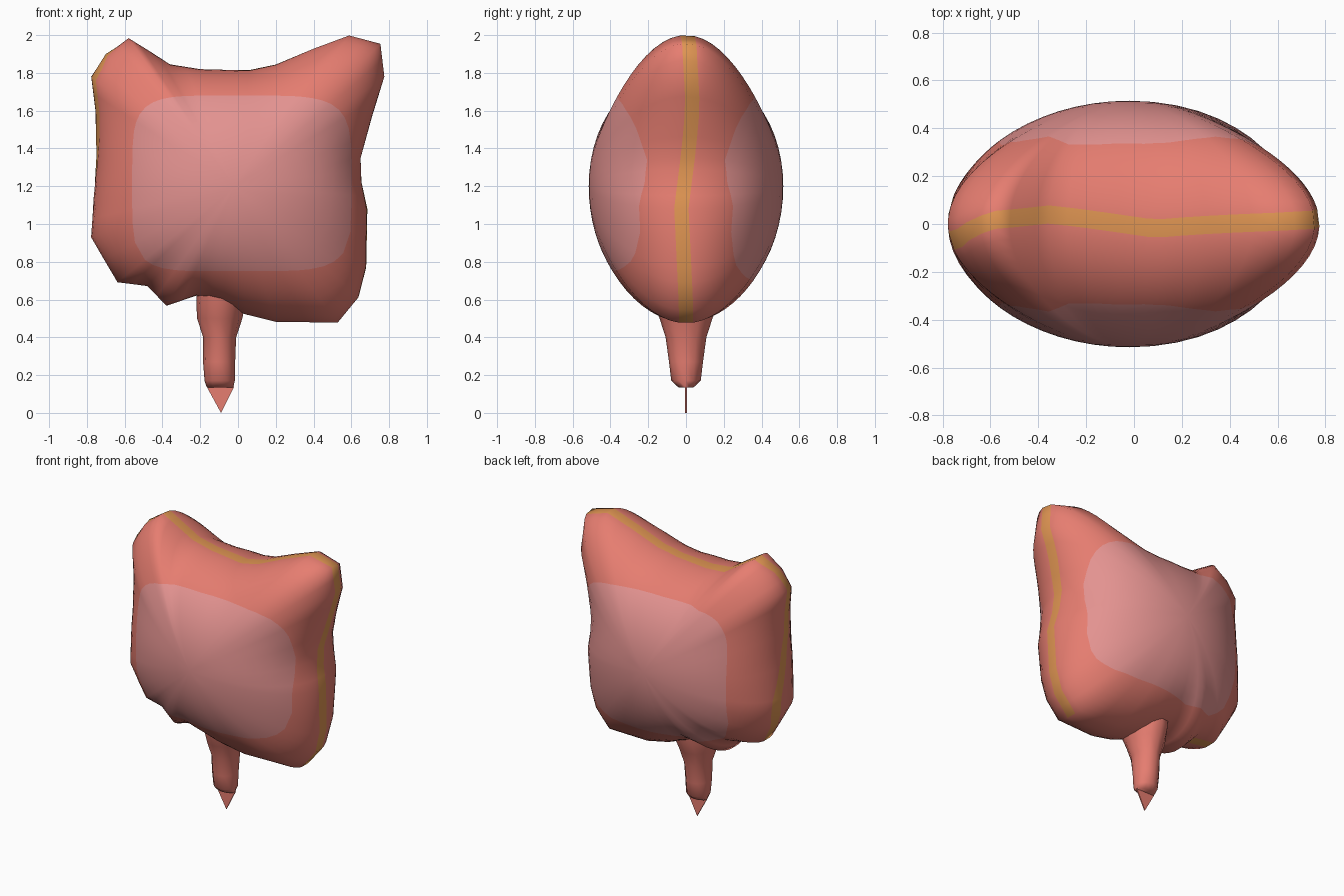
import bpy, bmesh, math

if "Cube" in bpy.data.objects:
    bpy.data.objects.remove(bpy.data.objects["Cube"])

def mat(name, c):
    m = bpy.data.materials.new(name)
    m.diffuse_color = (*c, 1)
    m.use_nodes = True
    m.node_tree.nodes["Principled BSDF"].inputs["Base Color"].default_value = m.diffuse_color
    return m

salmon = mat("salmon red", (0.79, 0.205, 0.163))
pink = mat("pale pink", (0.77, 0.29, 0.28))
gold = mat("seam gold", (0.74, 0.30, 0.085))

def finish(bm, name, mats, angle=50):
    bmesh.ops.recalc_face_normals(bm, faces=bm.faces)
    me = bpy.data.meshes.new(name)
    bm.to_mesh(me)
    bm.free()
    for m in mats:
        me.materials.append(m)
    ob = bpy.data.objects.new(name, me)
    bpy.context.collection.objects.link(ob)
    bpy.ops.object.select_all(action='DESELECT')
    ob.select_set(True)
    bpy.context.view_layer.objects.active = ob
    bpy.ops.object.shade_smooth_by_angle(angle=math.radians(angle))
    return ob

# pillow outline seen from the front, x and z
OUT = [(0.655, 1.22), (0.65, 1.35), (0.71, 1.57), (0.775, 1.78), (0.755, 1.955),
       (0.59, 2.0), (0.40, 1.93), (0.20, 1.845), (0.06, 1.815), (-0.2, 1.82),
       (-0.36, 1.845), (-0.46, 1.91), (-0.58, 1.985), (-0.70, 1.90), (-0.778, 1.78),
       (-0.755, 1.6), (-0.75, 1.35), (-0.765, 1.13), (-0.778, 0.93), (-0.64, 0.69),
       (-0.48, 0.67), (-0.38, 0.565), (-0.22, 0.62), (-0.08, 0.57), (0.04, 0.52),
       (0.20, 0.48), (0.53, 0.475), (0.64, 0.61), (0.68, 0.77), (0.685, 1.08)]
CX, CZ, D = -0.02, 1.2, 0.515

# sideways wander of the seam: angle in degrees, y
WANDER = [(-60, 0), (-45, 0), (-10, -0.025), (30, 0.035), (42, 0.02), (80, -0.02),
          (118, 0.04), (128, 0.01), (140, -0.07), (160, -0.07), (180, 0.0),
          (198, 0.09), (212, 0.0), (300, 0)]

def wander(a):
    for (a0, y0), (a1, y1) in zip(WANDER, WANDER[1:]):
        if a0 <= a <= a1:
            return y0 + (y1 - y0) * (a - a0) / (a1 - a0)
    return 0

def panel_radius(c, s, back):
    # rounded-rectangle edge of the pale panel
    w = 0.62 if c > 0 else 0.54
    h = 0.48 if s > 0 else (0.50 if back else 0.45)
    p = 5.0
    return (abs(c / w) ** p + abs(s / h) ** p) ** (-1 / p)

def swell(t, R, R0):
    # round contours in the middle, true outline at the rim
    return R0 * t + (R - R0) * t ** 3

def solve(r, R, R0):
    lo, hi = 0.0, 1.0
    for _ in range(40):
        m = (lo + hi) / 2
        if swell(m, R, R0) < r:
            lo = m
        else:
            hi = m
    return lo

N_IN, N_OUT = 8, 8
bm = bmesh.new()
cols, degs = [], []
front = bm.verts.new((CX, -D, CZ))
back = bm.verts.new((CX, D, CZ))
for i, (x0, z0) in enumerate(OUT):
    x1, z1 = OUT[(i + 1) % len(OUT)]
    for f in (0, 0.5):
        dx, dz = x0 + (x1 - x0) * f - CX, z0 + (z1 - z0) * f - CZ
        R = math.hypot(dx, dz)
        c, s = dx / R, dz / R
        R0 = 1 / math.hypot(c / 0.73, s / (0.66 if s > 0 else 0.69))
        deg = math.degrees(math.atan2(s, c))
        if deg < -60:
            deg += 360
        pf = math.acos(min(0.94, solve(panel_radius(c, s, False), R, R0)))
        pb = math.acos(min(0.94, solve(panel_radius(c, s, True), R, R0)))
        w = wander(deg)
        g0, g1 = math.asin((w - 0.038) / D), math.asin((w + 0.038) / D)
        h = math.pi / 2
        phis = [-h + (h - pf) * k / N_IN for k in range(1, N_IN + 1)]
        phis += [-pf + (g0 + pf) * k / N_OUT for k in range(1, N_OUT + 1)]
        phis += [g1 + (pb - g1) * k / N_OUT for k in range(N_OUT + 1)]
        phis += [pb + (h - pb) * k / N_IN for k in range(1, N_IN)]
        col = []
        for ph in phis:
            r = swell(math.cos(ph), R, R0)
            col.append(bm.verts.new((CX + c * r, D * math.sin(ph), CZ + s * r)))
        cols.append(col)
        degs.append(deg)

seam = N_IN + N_OUT - 1
last = len(cols[0]) - 1
for i, a in enumerate(cols):
    b = cols[(i + 1) % len(cols)]
    bm.faces.new((front, a[0], b[0])).material_index = 1
    bm.faces.new((back, a[-1], b[-1])).material_index = 1
    for k in range(last):
        fc = bm.faces.new((a[k], a[k + 1], b[k + 1], b[k]))
        if k < N_IN - 1 or k >= last - (N_IN - 1):
            fc.material_index = 1
        elif k == seam and -58 < degs[i] < 228:
            fc.material_index = 2
finish(bm, "pillow_body", [salmon, pink, gold], 70)

# stem: lofted rings of (z, centre x, half width x, half width y)
RINGS = [(0.66, -0.08, 0.14, 0.19), (0.58, -0.09, 0.13, 0.175), (0.50, -0.097, 0.12, 0.14),
         (0.40, -0.097, 0.087, 0.108), (0.27, -0.10, 0.085, 0.09), (0.17, -0.097, 0.08, 0.078),
         (0.135, -0.095, 0.07, 0.04)]
SIDES = 12
bm = bmesh.new()
rows = []
for z, x, rx, ry in RINGS:
    rows.append([bm.verts.new((x + rx * math.cos(j * math.tau / SIDES),
                               ry * math.sin(j * math.tau / SIDES), z)) for j in range(SIDES)])
for a, b in zip(rows, rows[1:]):
    for j in range(SIDES):
        n = (j + 1) % SIDES
        bm.faces.new((a[j], a[n], b[n], b[j]))
bm.faces.new(rows[-1])
bm.faces.new(rows[0])
finish(bm, "stem", [salmon], 60)

# flat pointed tip under the stem
bm = bmesh.new()
TIP = [(-0.172, 0.15), (-0.02, 0.14), (-0.09, 0.0)]
sides = [[bm.verts.new((x, y, z)) for x, z in TIP] for y in (-0.004, 0.004)]
for sd in sides:
    bm.faces.new(sd)
for j in range(3):
    n = (j + 1) % 3
    bm.faces.new((sides[0][j], sides[0][n], sides[1][n], sides[1][j]))
finish(bm, "stem_tip", [salmon], 30)
